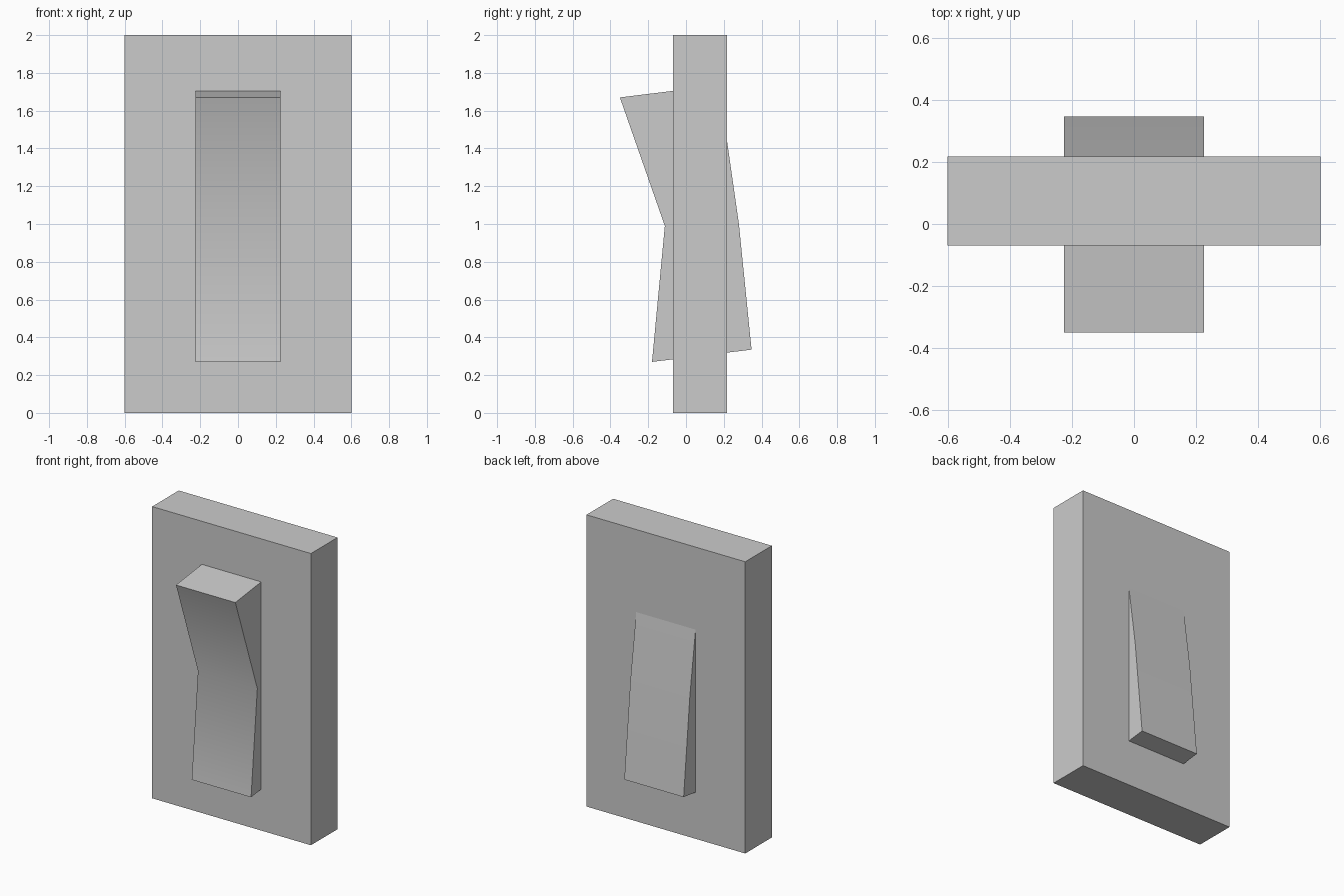
import bpy, bmesh, math

if "Cube" in bpy.data.objects:
    bpy.data.objects.remove(bpy.data.objects["Cube"])


def prism(name, profile, half_width):
    """Extrude a (y, z) profile symmetrically along x."""
    bm = bmesh.new()
    face = bm.faces.new([bm.verts.new((-half_width, y, z)) for y, z in profile])
    side = bmesh.ops.extrude_face_region(bm, geom=[face])
    verts = [v for v in side["geom"] if isinstance(v, bmesh.types.BMVert)]
    bmesh.ops.translate(bm, verts=verts, vec=(2 * half_width, 0, 0))
    bmesh.ops.recalc_face_normals(bm, faces=bm.faces)
    mesh = bpy.data.meshes.new(name)
    bm.to_mesh(mesh)
    bm.free()
    obj = bpy.data.objects.new(name, mesh)
    bpy.context.collection.objects.link(obj)
    return obj


# Wall plate
prism("wall_plate", [(-0.07, 0), (0.218, 0), (0.218, 2), (-0.07, 2)], 0.602)

# Tilted rocker passing through the plate, softly shaded across its bend
rocker = prism("rocker", [(-0.35, 1.67), (-0.112, 0.99), (-0.18, 0.27),
                          (0.347, 0.335), (0.28, 1.0), (0.175, 1.735)], 0.225)
bpy.context.view_layer.objects.active = rocker
rocker.select_set(True)
bpy.ops.object.shade_smooth_by_angle(angle=math.radians(30))
